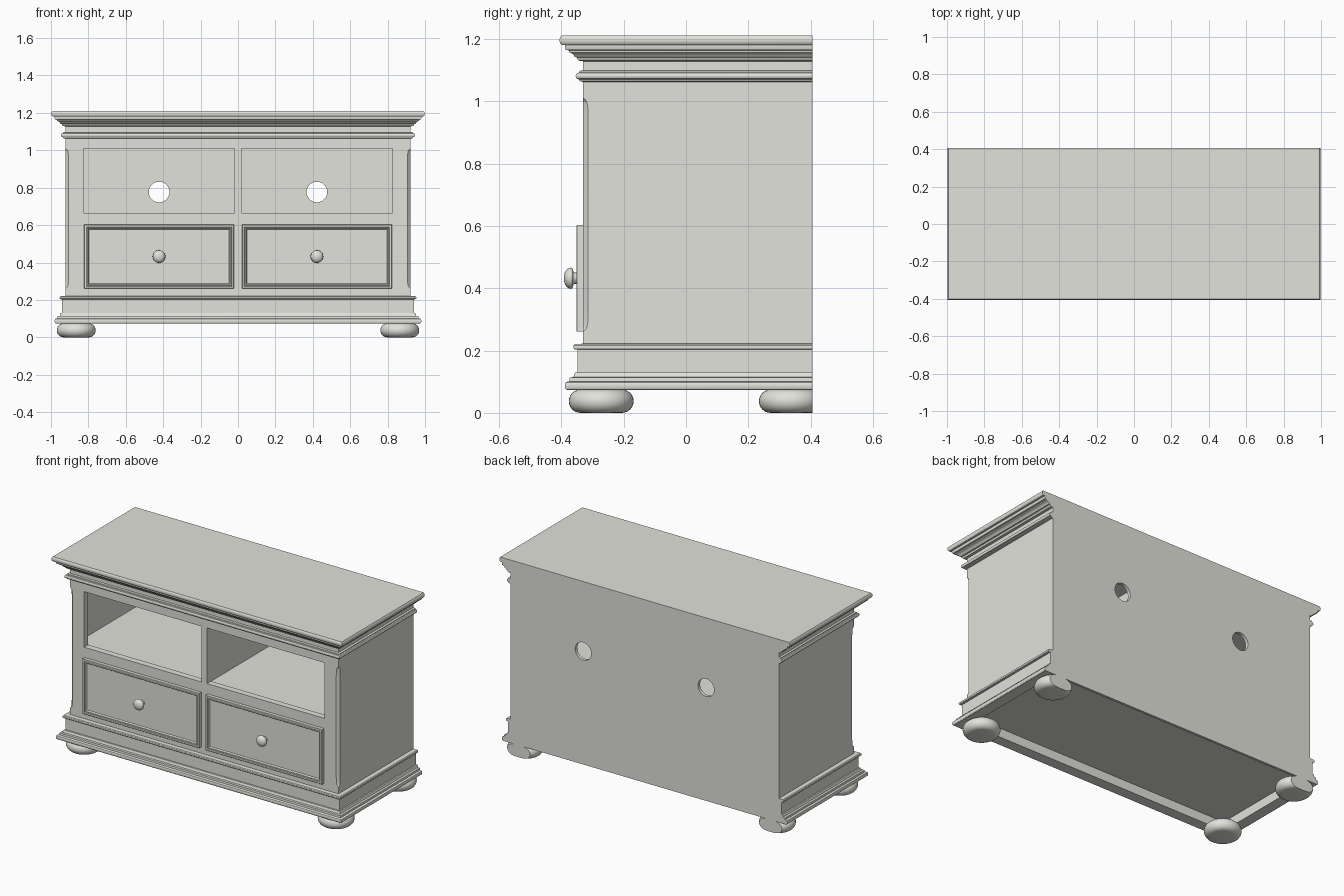
import bpy, bmesh, math
from mathutils import Matrix

if "Cube" in bpy.data.objects:
    bpy.data.objects.remove(bpy.data.objects["Cube"])

W, D, BACK = 0.922, 0.33, 0.406      # body half width, front depth, back plane

paint = bpy.data.materials.new("warm_grey_paint")
paint.diffuse_color = (0.75, 0.76, 0.70, 1)
paint.use_nodes = True
paint.node_tree.nodes["Principled BSDF"].inputs["Base Color"].default_value = paint.diffuse_color


def shade(ob, angle):
    bpy.ops.object.select_all(action='DESELECT')
    ob.select_set(True)
    bpy.context.view_layer.objects.active = ob
    bpy.ops.object.shade_smooth_by_angle(angle=math.radians(angle))


def finish(name, bm, angle=35):
    bmesh.ops.remove_doubles(bm, verts=bm.verts, dist=1e-5)
    bmesh.ops.recalc_face_normals(bm, faces=bm.faces)
    me = bpy.data.meshes.new(name)
    bm.to_mesh(me)
    bm.free()
    ob = bpy.data.objects.new(name, me)
    bpy.context.collection.objects.link(ob)
    me.materials.append(paint)
    if angle:
        shade(ob, angle)
    return ob


def loft(bm, rings):
    """Skin a list of closed rings and cap both ends."""
    vs = [[bm.verts.new(p) for p in r] for r in rings]
    n = len(vs[0])
    for a, b in zip(vs, vs[1:]):
        for i in range(n):
            j = (i + 1) % n
            bm.faces.new((a[i], a[j], b[j], b[i]))
    bm.faces.new(vs[0])
    bm.faces.new(vs[-1])


def moulded(name, profile, angle=35):
    """Stack of rectangles flush at the back: (outward offset, z) per level."""
    rings = []
    for o, z in profile:
        x, y, b = W + o, -D - o, BACK if o >= 0 else BACK - 0.015
        rings.append([(-x, b, z), (-x, y, z), (x, y, z), (x, b, z)])
    bm = bmesh.new()
    loft(bm, rings)
    return finish(name, bm, angle)


def lathe(bm, profile, matrix, n=40):
    rings = [[(r * math.cos(2 * math.pi * i / n), r * math.sin(2 * math.pi * i / n), z)
              for i in range(n)] for r, z in profile]
    loft(bm, rings)
    bmesh.ops.transform(bm, matrix=matrix, verts=bm.verts)


def box_cutter(x0, x1, y0, y1, z0, z1):
    bm = bmesh.new()
    loft(bm, [[(x0, y0, z), (x1, y0, z), (x1, y1, z), (x0, y1, z)] for z in (z0, z1)])
    return finish("cutter", bm, 0)


def cut(cutter, *targets):
    cutter.hide_render = True
    for target in targets:
        bpy.context.view_layer.objects.active = target
        mod = target.modifiers.new("cut", 'BOOLEAN')
        mod.operation, mod.solver, mod.object = 'DIFFERENCE', 'EXACT', cutter
        bpy.ops.object.modifier_apply(modifier=mod.name)
    bpy.data.objects.remove(cutter)


# Plinth with stepped mouldings, hollow underneath
moulded("plinth", [
    (-0.015, 0.13), (-0.015, 0.074), (0.052, 0.074), (0.056, 0.077), (0.058, 0.082),
    (0.058, 0.092), (0.056, 0.097), (0.052, 0.1), (0.044, 0.101), (0.043, 0.113),
    (0.031, 0.115), (0.029, 0.123), (0.026, 0.129), (0.018, 0.13), (0.018, 0.203),
    (0.028, 0.204), (0.031, 0.207), (0.032, 0.212), (0.031, 0.217), (0.027, 0.221),
    (0, 0.222)], 30)

# Cornice: bead, frieze and crown moulding
cornice = moulded("cornice", [
    (0, 1.062), (0.012, 1.065), (0.013, 1.070), (0.020, 1.072), (0.023, 1.076),
    (0.024, 1.081), (0.023, 1.086), (0.020, 1.090), (0.013, 1.092), (0.012, 1.097),
    (0, 1.099), (0, 1.128), (0.014, 1.130), (0.018, 1.134), (0.020, 1.140),
    (0.027, 1.142), (0.031, 1.149), (0.038, 1.154), (0.045, 1.157), (0.046, 1.163),
    (0.056, 1.165), (0.058, 1.170), (0.058, 1.181)], 0)

# Table top with rounded nosing
moulded("table_top", [
    (0.058, 1.181), (0.070, 1.181), (0.074, 1.186), (0.076, 1.192), (0.076, 1.199),
    (0.074, 1.205), (0.070, 1.21)], 30)

# Carcass with stop-chamfered front corners: (z, chamfer)
levels = [(0.222, 0), (0.262, 0), (0.266, 0.006), (0.274, 0.012), (0.29, 0.015),
          (0.32, 0.016), (0.95, 0.016), (0.98, 0.015), (0.998, 0.012), (1.006, 0.006),
          (1.01, 0), (1.062, 0)]
bm = bmesh.new()
loft(bm, [[(-W, BACK, z), (-W, -D + c, z), (-W + c, -D, z),
           (W - c, -D, z), (W, -D + c, z), (W, BACK, z)] for z, c in levels])
body = finish("carcass", bm, 0)

# Cubby openings, the wider cavities behind them, and cable holes
for s in (-1, 1):
    def span(a, b):
        return sorted((s * a, s * b))
    cut(box_cutter(*span(0.018, 0.826), -0.5, -0.2, 0.665, 1.01), body)
    cut(box_cutter(*span(0.014, 0.9), -0.29, BACK - 0.02, 0.661, 1.125), body, cornice)
    bm = bmesh.new()
    lathe(bm, [(0.055, 0), (0.055, 0.2)],
          Matrix.Translation((s * 0.422, 0.5, 0.777)) @ Matrix.Rotation(math.pi / 2, 4, 'X'))
    cut(finish("cutter", bm, 0), body)
shade(body, 20)
shade(cornice, 30)

# Drawer fronts with a raised border and sunk panel: (inset, y)
steps = [(0, -0.325), (0, -0.350), (0.002, -0.352), (0.012, -0.352), (0.014, -0.347),
         (0.017, -0.350), (0.021, -0.349), (0.024, -0.345), (0.026, -0.341)]
knob = [(0.018, 0.0), (0.018, 0.022), (0.020, 0.025), (0.030, 0.027), (0.034, 0.032),
        (0.033, 0.039), (0.029, 0.046), (0.021, 0.052), (0.011, 0.055), (0.001, 0.056)]
for side, s in (("left", -1), ("right", 1)):
    bm = bmesh.new()
    rings = []
    for i, y in steps:
        a, b, z0, z1 = s * (0.021 + i), s * (0.823 - i), 0.261 + i, 0.602 - i
        rings.append([(a, y, z0), (b, y, z0), (b, y, z1), (a, y, z1)])
    loft(bm, rings)
    finish(side + "_drawer_front", bm, 10)
    bm = bmesh.new()
    lathe(bm, knob, Matrix.Translation((s * 0.422, -0.336, 0.432))
          @ Matrix.Rotation(math.pi / 2, 4, 'X'), 32)
    finish(side + "_drawer_knob", bm, 50)

# Bun feet, the rear pair sliced flush with the back
bun = [(0.067 + 0.037 * math.cos(t), 0.0375 + 0.0375 * math.sin(t))
       for t in [math.radians(-90 + 15 * k) for k in range(13)]]
for side, s in (("left", -1), ("right", 1)):
    for end, y in (("front", -0.272), ("rear", 0.338)):
        bm = bmesh.new()
        lathe(bm, bun, Matrix.Translation((s * 0.865, y, 0)))
        if end == "rear":
            bmesh.ops.bisect_plane(bm, geom=bm.verts[:] + bm.edges[:] + bm.faces[:],
                                   plane_co=(0, BACK, 0), plane_no=(0, 1, 0),
                                   clear_outer=True)
            edges = [e for e in bm.edges if e.is_boundary]
            bmesh.ops.holes_fill(bm, edges=edges, sides=0)
        finish(f"{end}_{side}_foot", bm, 40)
